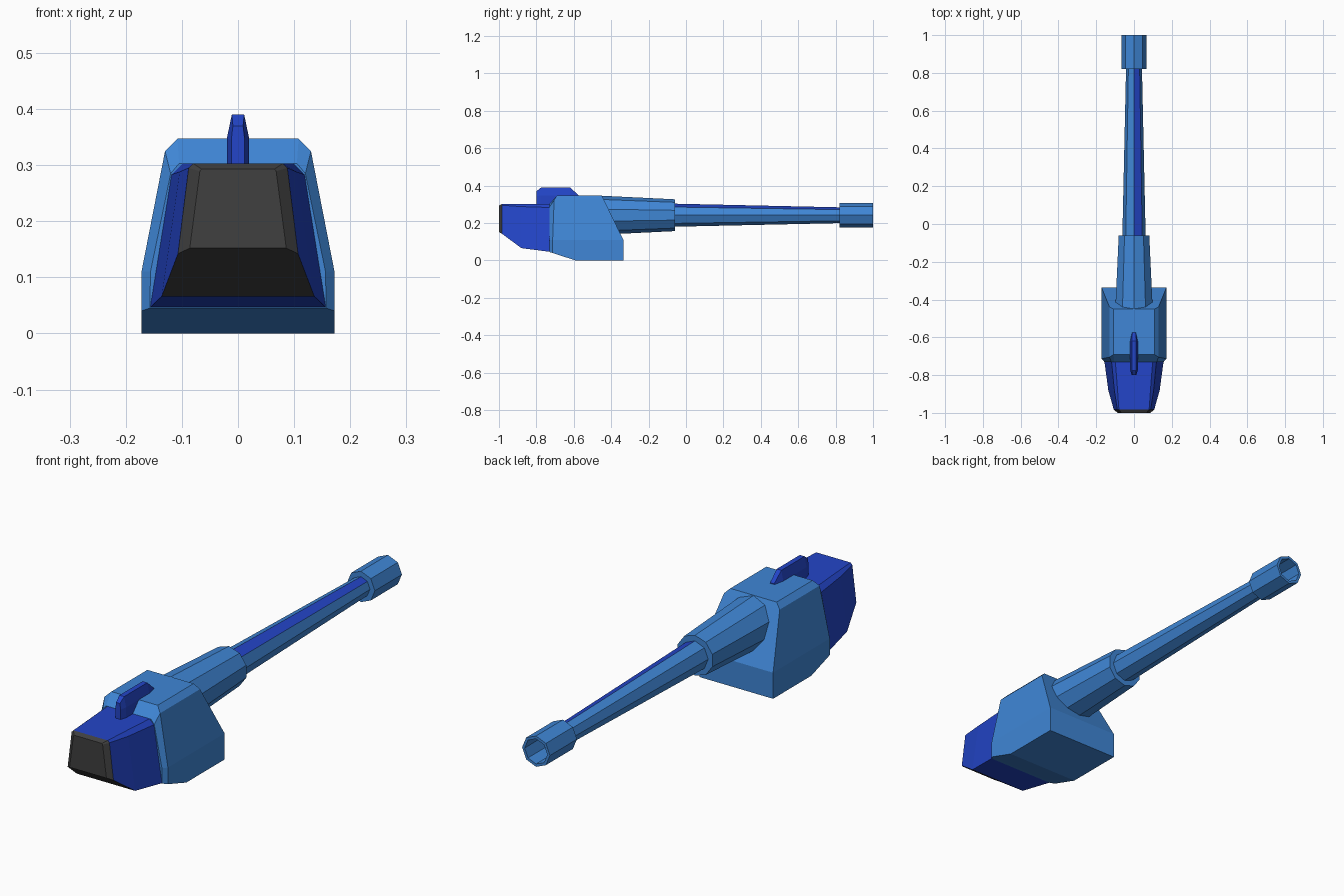
import bpy, bmesh
from math import sin, cos, pi

if "Cube" in bpy.data.objects:
    bpy.data.objects.remove(bpy.data.objects["Cube"])


def material(name, color):
    m = bpy.data.materials.new(name)
    m.diffuse_color = (*color, 1)
    m.use_nodes = True
    m.node_tree.nodes["Principled BSDF"].inputs["Base Color"].default_value = m.diffuse_color
    return m


LIGHT = material("light_blue", (0.05, 0.24, 0.67))
DARK = material("dark_blue", (0.017, 0.06, 0.58))
BLACK = material("charcoal", (0.05, 0.05, 0.05))
AXIS_Z = 0.242


def finish(name, bm, mats):
    bmesh.ops.recalc_face_normals(bm, faces=bm.faces)
    me = bpy.data.meshes.new(name)
    bm.to_mesh(me)
    bm.free()
    for m in mats:
        me.materials.append(m)
    ob = bpy.data.objects.new(name, me)
    bpy.context.collection.objects.link(ob)
    return ob


def loft(name, halves, mats, pick=lambda seg, i: 0):
    """Skin half sections (x, y, z), bottom to top, mirrored across x."""
    bm = bmesh.new()
    n = len(halves[0])
    rings = []
    for half in halves:
        pts = half + [(-x, y, z) for x, y, z in reversed(half)]
        rings.append([bm.verts.new(p) for p in pts])
    for s, (a, b) in enumerate(zip(rings, rings[1:])):
        for i in range(2 * n):
            j = (i + 1) % (2 * n)
            bm.faces.new((a[i], a[j], b[j], b[i])).material_index = pick(s, i)
    for s, r in ((-1, rings[0]), (len(rings) - 1, rings[-1])):
        for i in range(n - 1):
            f = bm.faces.new((r[i], r[i + 1], r[-2 - i], r[-1 - i]))
            f.material_index = pick(s, i)
    return finish(name, bm, mats)


def section(y, *xz):
    return [(x, y, z) for x, z in xz]


def tube(name, sides, profile, mats, stripe=None):
    """Revolve (y, radius) about the gun axis, with a corner on top."""
    bm = bmesh.new()
    rings = []
    for y, r in profile:
        angles = [2 * pi * k / sides for k in range(sides)]
        rings.append([bm.verts.new((r * sin(a), y, AXIS_Z + r * cos(a))) for a in angles])
    for a, b in zip(rings, rings[1:]):
        for i in range(sides):
            j = (i + 1) % sides
            bm.faces.new((a[i], a[j], b[j], b[i])).material_index = int(i == stripe)
    bm.faces.new(rings[0])
    bm.faces.new(rings[-1])
    return finish(name, bm, mats)


# Housing with bevelled rear rim and sloped front
loft("turret_housing", [
    section(-0.73, (0.157, 0.045), (0.156, 0.11), (0.12, 0.285), (0.105, 0.303)),
    [(0.172, -0.713, 0.04), (0.172, -0.713, 0.11), (0.13, -0.705, 0.325), (0.108, -0.69, 0.347)],
    section(-0.59, (0.172, 0), (0.172, 0.11), (0.13, 0.325), (0.108, 0.347)),
    [(0.172, -0.335, 0), (0.172, -0.335, 0.11), (0.13, -0.439, 0.325), (0.108, -0.45, 0.347)],
], [LIGHT])

# Tapered box with a charcoal end plate and lower slope
loft("end_box", [
    section(-0.725, (0.157, 0.046), (0.119, 0.283), (0.099, 0.303)),
    section(-0.88, (0.136, 0.066), (0.104, 0.288), (0.087, 0.303)),
    section(-0.983, (0.107, 0.142), (0.088, 0.295), (0.08, 0.303)),
    section(-1.0, (0.086, 0.152), (0.068, 0.289), (0.065, 0.293)),
], [DARK, BLACK], lambda s, i: int(s >= 2 or (s == 1 and i == 5)))

# Raised fin on the roof
loft("roof_fin", [
    section(-0.8, (0.012, 0.295), (0.012, 0.345), (0.009, 0.37)),
    section(-0.775, (0.02, 0.295), (0.02, 0.347), (0.011, 0.39)),
    section(-0.62, (0.02, 0.295), (0.02, 0.347), (0.011, 0.39)),
    section(-0.575, (0.012, 0.295), (0.012, 0.34), (0.009, 0.35)),
], [DARK])

# Gun: sleeve, striped barrel, hollow muzzle
tube("barrel_sleeve", 10, [(-0.46, 0.1045), (-0.06, 0.085)], [LIGHT])
tube("barrel", 8, [(-0.08, 0.062), (0.83, 0.042)], [LIGHT, DARK], stripe=0)
tube("muzzle", 8, [(0.82, 0.035), (0.82, 0.065), (1.0, 0.065), (1.0, 0.053), (0.84, 0.053)], [LIGHT])
